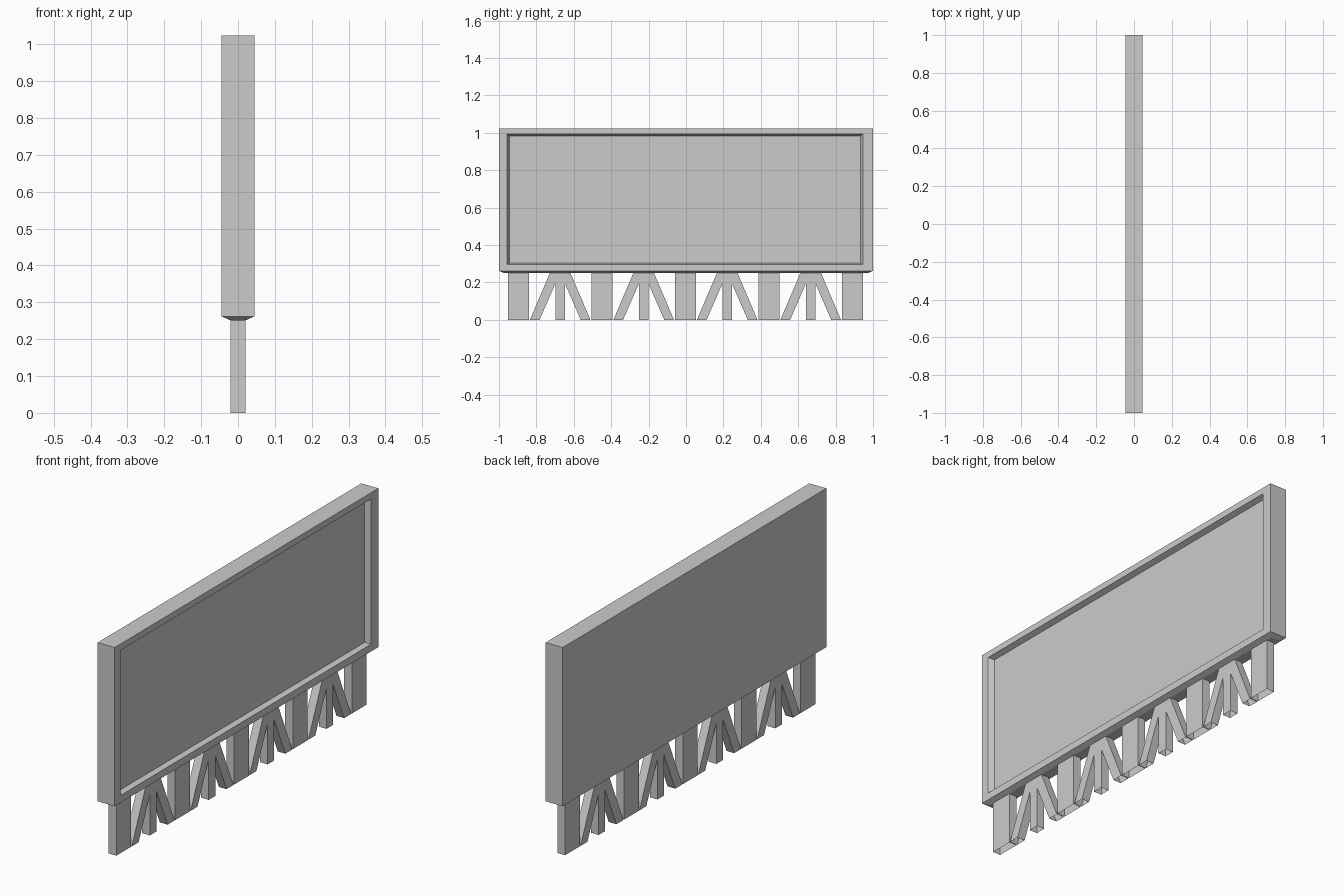
import bpy
import bmesh

cube = bpy.data.objects.get("Cube")
if cube:
    bpy.data.objects.remove(cube, do_unlink=True)

HALF_X, HALF_Y = 0.045, 1.0      # panel half thickness and half length
TOP, SHOULDER, NECK = 1.024, 0.262, 0.251
TAPER = 0.025
LEG_X = 0.0205                   # leg half thickness
SPACING = 0.4465

grey = bpy.data.materials.new("plain grey")
grey.use_nodes = True
colour = (0.6, 0.6, 0.6, 1)
grey.diffuse_color = colour
grey.node_tree.nodes["Principled BSDF"].inputs["Base Color"].default_value = colour


def finish(name, bm):
    bm.normal_update()
    mesh = bpy.data.meshes.new(name)
    bm.to_mesh(mesh)
    bm.free()
    mesh.materials.append(grey)
    obj = bpy.data.objects.new(name, mesh)
    bpy.context.collection.objects.link(obj)
    return obj


def inset_to(bm, face, x, y_range, z_range):
    """Inset a face and move its inner loop to the given rectangle."""
    bmesh.ops.inset_individual(bm, faces=[face], thickness=0.01)
    mid = face.calc_center_median()
    for v in face.verts:
        v.co = (x, y_range[v.co.y > mid.y], z_range[v.co.z > mid.z])


def framed_panel():
    # Slab with a tapered underside
    bm = bmesh.new()
    rings = []
    for z, inset in ((NECK, TAPER), (SHOULDER, 0), (TOP, 0)):
        hx, hy = HALF_X - inset, HALF_Y - inset
        rings.append([bm.verts.new((sx * hx, sy * hy, z))
                      for sx, sy in ((-1, -1), (1, -1), (1, 1), (-1, 1))])
    for low, high in zip(rings, rings[1:]):
        for i in range(4):
            j = (i + 1) % 4
            bm.faces.new((low[i], low[j], high[j], high[i]))
    bm.faces.new(rings[0][::-1])
    bm.faces.new(rings[-1])
    bm.normal_update()

    # Shallow recess with sloping sides on one broad face
    face = next(f for f in bm.faces if f.normal.x > 0.99)
    inset_to(bm, face, HALF_X, (-0.957, 0.946), (0.297, 0.994))
    inset_to(bm, face, 0.02, (-0.944, 0.932), (0.304, 0.984))
    return finish("framed_panel", bm)


def leg(name, outline, y):
    """Extrude a leg outline through its thickness, open at the foot and top."""
    bm = bmesh.new()
    verts = [bm.verts.new((-LEG_X, y + py, pz)) for py, pz in outline]
    face = bm.faces.new(verts)
    new = bmesh.ops.extrude_face_region(bm, geom=[face], use_keep_orig=True)["geom"]
    for v in new:
        if isinstance(v, bmesh.types.BMVert):
            v.co.x = LEG_X
    bmesh.ops.recalc_face_normals(bm, faces=bm.faces)
    ends = [f for f in bm.faces if abs(f.normal.z) > 0.99]
    bmesh.ops.delete(bm, geom=ends, context="FACES_ONLY")
    return finish(name, bm)


framed_panel()

# Five straight posts
post = [(-0.056, 0), (0.056, 0), (0.056, NECK), (-0.056, NECK)]
for i in range(5):
    leg(f"straight_post_{i + 1}", post, (i - 2) * SPACING - 0.003)

# Four three-pronged legs between the posts
half = [(0.025, 0), (0.025, 0.195), (0.11, 0), (0.162, 0), (0.055, NECK)]
prongs = half + [(-y, z) for y, z in reversed(half)]
for i in range(4):
    leg(f"pronged_leg_{i + 1}", prongs, (i - 1.5) * SPACING - 0.003)
